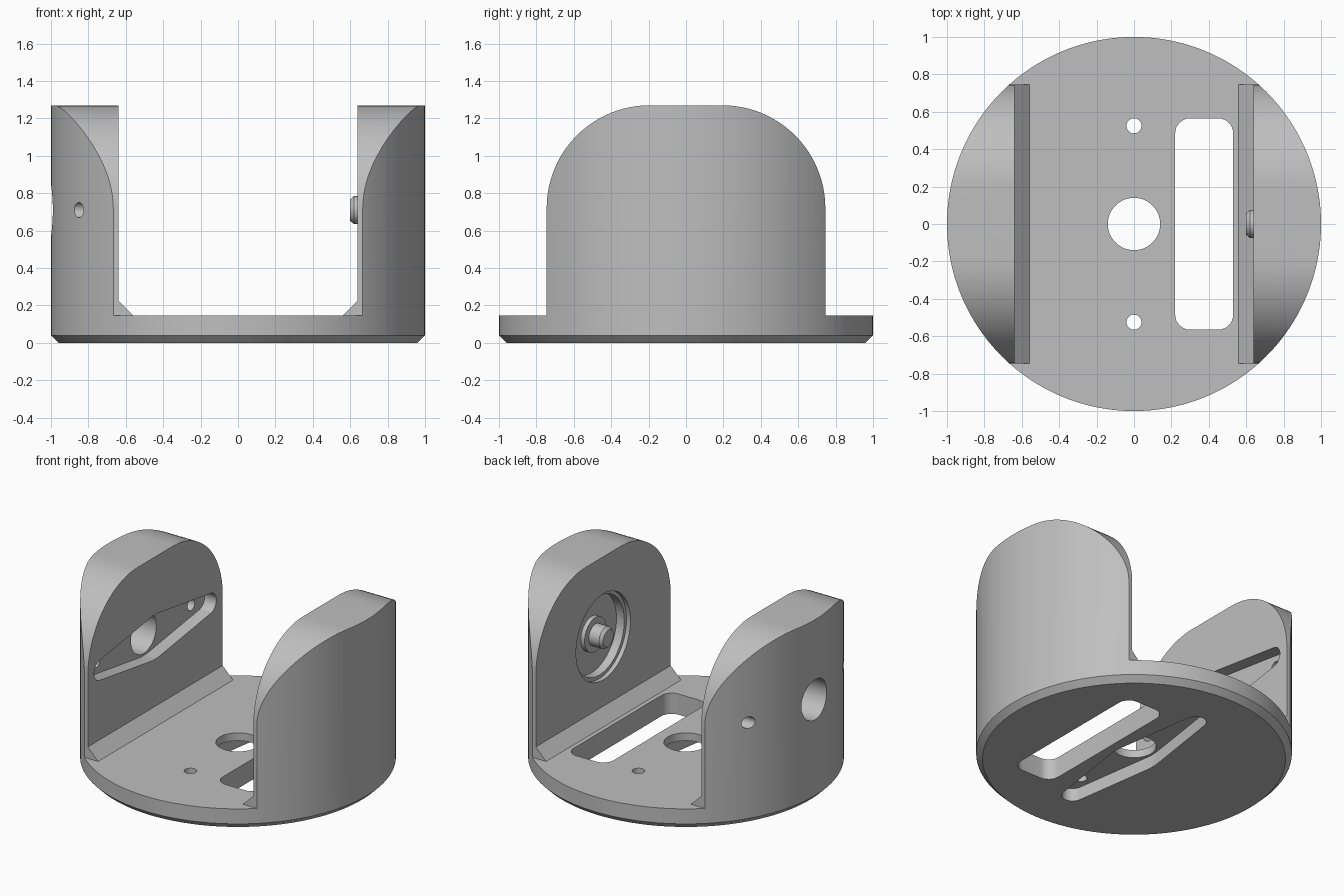
import bpy, bmesh
from math import sin, cos, radians

if "Cube" in bpy.data.objects:
    bpy.data.objects.remove(bpy.data.objects["Cube"])

GREY = bpy.data.materials.new("plain_grey")
GREY.use_nodes = True
GREY.diffuse_color = (0.52, 0.52, 0.52, 1)
GREY.node_tree.nodes["Principled BSDF"].inputs["Base Color"].default_value = (0.52, 0.52, 0.52, 1)

FLOOR, TOP, AXIS_Z = 0.145, 1.27, 0.71     # plate top, wall top, pivot height
INNER, HALF = 0.64, 0.745                  # wall inner face, wall half width
DEPTH = 0.09                               # pocket depth


def arc(cx, cy, r, a0, a1, n=16):
    """Points along an arc, angles in degrees."""
    angles = [radians(a0 + (a1 - a0) * i / n) for i in range(n + 1)]
    return [(cx + r * cos(a), cy + r * sin(a)) for a in angles]


def place(axis, u, v, d):
    return {"x": (d, u, v), "y": (u, d, v), "z": (u, v, d)}[axis]


def loft(name, axis, sections):
    """Solid through equal-length outlines, each given as (distance, points)."""
    bm = bmesh.new()
    rings = [[bm.verts.new(place(axis, u, v, d)) for u, v in pts] for d, pts in sections]
    n = len(rings[0])
    for a, b in zip(rings, rings[1:]):
        for i in range(n):
            j = (i + 1) % n
            bm.faces.new((a[i], a[j], b[j], b[i]))
    bm.faces.new(rings[0])
    bm.faces.new(rings[-1])
    bmesh.ops.recalc_face_normals(bm, faces=bm.faces)
    mesh = bpy.data.meshes.new(name)
    bm.to_mesh(mesh)
    bm.free()
    mesh.materials.append(GREY)
    obj = bpy.data.objects.new(name, mesh)
    bpy.context.collection.objects.link(obj)
    return obj


def prism(name, axis, pts, d0, d1):
    return loft(name, axis, [(d0, pts), (d1, pts)])


def turned(name, axis, centre, profile, n=64):
    """Round part from (distance, radius) pairs."""
    return loft(name, axis, [(d, arc(*centre, r, 0, 360 - 360 / n, n - 1)) for d, r in profile])


def boolean(obj, cutter, operation="DIFFERENCE"):
    mod = obj.modifiers.new(cutter.name, "BOOLEAN")
    mod.operation, mod.solver, mod.object = operation, "EXACT", cutter
    bpy.context.view_layer.objects.active = obj
    bpy.ops.object.modifier_apply(modifier=mod.name)
    bpy.data.objects.remove(cutter)


def smooth(obj):
    bpy.ops.object.select_all(action="DESELECT")
    obj.select_set(True)
    bpy.context.view_layer.objects.active = obj
    bpy.ops.object.shade_smooth_by_angle(angle=radians(25))


# Round body with a chamfered lower rim
body = turned("bracket_body", "z", (0, 0), [(0, 0.96), (0.04, 1), (TOP, 1)], 160)

# Trim to an arched outline standing on the round plate
R = 0.55
arch = [(-1.2, -0.2), (1.2, -0.2), (1.2, FLOOR), (HALF, FLOOR)]
arch += arc(HALF - R, TOP - R, R, 0, 90, 24)
arch += arc(R - HALF, TOP - R, R, 90, 180, 24)
arch += [(-HALF, FLOOR), (-1.2, FLOOR)]
boolean(body, prism("arch_trim", "x", arch, -1.2, 1.2), "INTERSECT")

# Open the gap between the walls, leaving sloped feet
gap = [(-0.56, FLOOR), (0.56, FLOOR), (INNER, FLOOR + 0.08), (INNER, 1.5),
       (-INNER, 1.5), (-INNER, FLOOR + 0.08)]
boolean(body, prism("gap", "y", gap, -1.2, 1.2))

# Cable slot in the plate
x0, x1, y1, r = 0.22, 0.53, 0.565, 0.08
slot = (arc(x1 - r, y1 - r, r, 0, 90, 8) + arc(x0 + r, y1 - r, r, 90, 180, 8)
        + arc(x0 + r, r - y1, r, 180, 270, 8) + arc(x1 - r, r - y1, r, 270, 360, 8))
boolean(body, prism("slot", "z", slot, -0.2, 0.4))

# Tapered arm pockets: under the plate and inside the right wall
arm = (arc(0.605, 0, 0.07, -80, 80, 12) + [(0.03, 0.155), (-0.03, 0.155)]
       + arc(-0.605, 0, 0.07, 100, 260, 12) + [(-0.03, -0.155), (0.03, -0.155)])
boolean(body, prism("plate_pocket", "z", [(w, l) for l, w in arm], -0.2, DEPTH))
boolean(body, prism("wall_pocket", "x", [(l, AXIS_Z + w) for l, w in arm],
                    -INNER - DEPTH, -0.5))

# Centre and screw holes through both pockets
for y, r in ((0, 0.14), (0.525, 0.04), (-0.525, 0.04)):
    boolean(body, turned("plate_hole", "z", (0, y), [(-0.2, r), (0.4, r)], 48))
    boolean(body, turned("wall_hole", "x", (y, AXIS_Z), [(-1.2, r), (-0.5, r)], 48))

# Stepped round recess in the left wall
boolean(body, turned("recess", "x", (0, AXIS_Z),
                     [(0.5, 0.3), (INNER + 0.03, 0.3), (INNER + 0.03, 0.275),
                      (INNER + DEPTH, 0.275)]))
smooth(body)

# Pivot pin with a collar, seated in the recess
pin = turned("pivot_pin", "x", (0, AXIS_Z),
             [(INNER + DEPTH + 0.01, 0.12), (INNER + 0.06, 0.12), (INNER + 0.06, 0.075),
              (0.62, 0.075), (0.6, 0.058)], 48)
smooth(pin)
